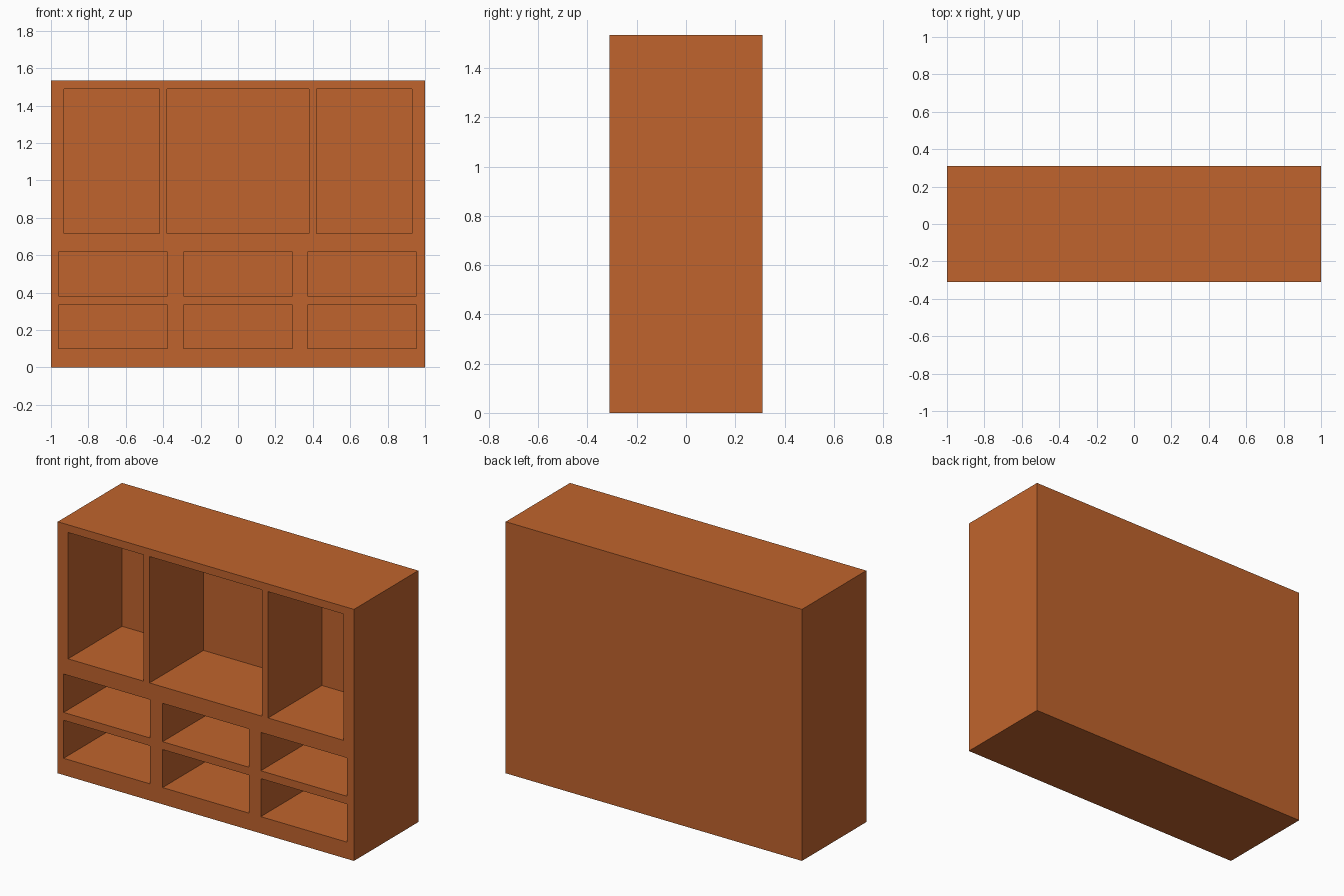
import bpy, bmesh
from mathutils import Matrix, Vector

if "Cube" in bpy.data.objects:
    bpy.data.objects.remove(bpy.data.objects["Cube"])

DEPTH = 0.62          # overall cabinet depth
HEIGHT = 1.535        # overall cabinet height
BACK = 0.21           # y of the inner back wall

wood = bpy.data.materials.new("warm brown wood")
wood.diffuse_color = (0.53, 0.127, 0.026, 1)
wood.use_nodes = True
wood.node_tree.nodes["Principled BSDF"].inputs["Base Color"].default_value = wood.diffuse_color


def add_box(bm, x0, x1, y0, y1, z0, z1):
    """Axis-aligned box between two corners."""
    lo, hi = Vector((x0, y0, z0)), Vector((x1, y1, z1))
    m = Matrix.Translation((lo + hi) / 2) @ Matrix.Diagonal((*(hi - lo), 1))
    bmesh.ops.create_cube(bm, size=1, matrix=m)


def make_object(name, boxes):
    bm = bmesh.new()
    for b in boxes:
        add_box(bm, *b)
    mesh = bpy.data.meshes.new(name)
    bm.to_mesh(mesh)
    bm.free()
    mesh.materials.append(wood)
    ob = bpy.data.objects.new(name, mesh)
    bpy.context.collection.objects.link(ob)
    return ob


# Solid cabinet block
cabinet = make_object("cabinet_body", [(-1, 1, -DEPTH / 2, DEPTH / 2, 0, HEIGHT)])

# Three tall upper compartments
upper = [(-0.93, -0.42), (-0.38, 0.38), (0.42, 0.93)]
pockets = [(a, b, -0.5, BACK, 0.717, 1.488) for a, b in upper]

# Two rows of three low compartments
lower = [(-0.96, -0.377), (-0.292, 0.291), (0.371, 0.954)]
rows = [(0.102, 0.334), (0.382, 0.616)]
pockets += [(a, b, -0.5, BACK, z0, z1) for z0, z1 in rows for a, b in lower]

cutter = make_object("compartment_cutter", pockets)
cutter.hide_render = True

# Carve the compartments out of the block
mod = cabinet.modifiers.new("compartments", 'BOOLEAN')
mod.operation = 'DIFFERENCE'
mod.solver = 'EXACT'
mod.object = cutter
bpy.context.view_layer.objects.active = cabinet
cabinet.select_set(True)
bpy.ops.object.modifier_apply(modifier=mod.name)
bpy.data.objects.remove(cutter)
